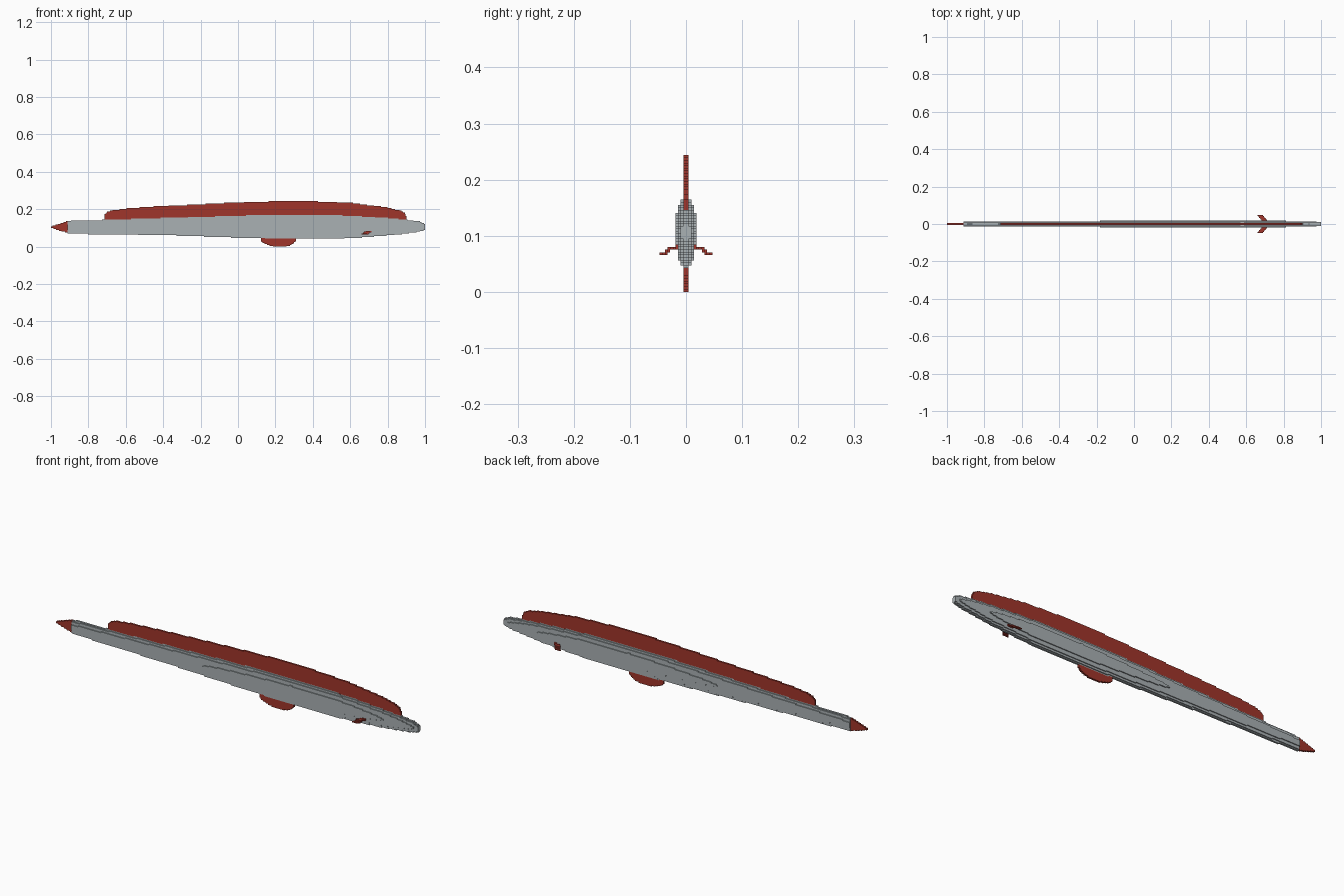
import bpy, bmesh, math

cube = bpy.data.objects.get("Cube")
if cube:
    bpy.data.objects.remove(cube, do_unlink=True)

V = 2 / 426          # size of one block


def material(name, rgb):
    m = bpy.data.materials.new(name)
    m.use_nodes = True
    m.diffuse_color = (*rgb, 1)
    m.node_tree.nodes["Principled BSDF"].inputs["Base Color"].default_value = (*rgb, 1)
    return m


GREY = material("silver grey", (0.40, 0.44, 0.456))
RED = material("fin red", (0.352, 0.036, 0.024))


def curve(points):
    """Piecewise profile through (x, value) points."""
    def f(x):
        if x <= points[0][0]:
            return points[0][1]
        for (x0, a), (x1, b) in zip(points, points[1:]):
            if x <= x1:
                return a + (b - a) * (x - x0) / (x1 - x0)
        return points[-1][1]
    return f


def snap(z):
    return round(z / V)


def add_slab(bm, x_from, x_to, bottom, top, half):
    """Stepped outline between two profiles, extruded to +-half blocks in y."""
    upper, lower = [], []
    for i in range(round((x_from + 1) / V), round((x_to + 1) / V)):
        x = -1 + (i + 0.5) * V
        t, b = snap(top(x)), snap(bottom(x))
        if t <= b:
            continue
        for run, z in ((upper, t), (lower, b)):
            if run and run[-1][1] == z:
                run[-1] = (i + 1, z)          # extend a flat run
            else:
                run += [(i, z), (i + 1, z)]
    outline = upper + lower[::-1]
    sides = [[bm.verts.new((-1 + i * V, y * V, z * V)) for i, z in outline]
             for y in (-half, half)]
    bm.faces.new(sides[0])
    bm.faces.new(sides[1][::-1])
    n = len(outline)
    for j in range(n):
        k = (j + 1) % n
        bm.faces.new((sides[0][k], sides[0][j], sides[1][j], sides[1][k]))


def add_box(bm, lo, hi):
    made = bmesh.ops.create_cube(bm, size=1)["verts"]
    for v in made:
        v.co = [(a + b) / 2 + c * (b - a) for a, b, c in zip(lo, hi, v.co)]


def finish(bm, name, mat):
    bmesh.ops.recalc_face_normals(bm, faces=bm.faces)
    mesh = bpy.data.meshes.new(name)
    bm.to_mesh(mesh)
    bm.free()
    mesh.materials.append(mat)
    ob = bpy.data.objects.new(name, mesh)
    bpy.context.scene.collection.objects.link(ob)
    return ob


def make_fin(name, x_from, x_to, bottom, top):
    bm = bmesh.new()
    add_slab(bm, x_from, x_to, bottom, top, 1)
    finish(bm, name, RED)


# Body profiles: back line, belly line and half width in blocks
back = curve([(-0.91, 0.138), (-0.7, 0.144), (-0.4, 0.153), (0, 0.166), (0.3, 0.171),
              (0.6, 0.166), (0.8, 0.153), (0.9, 0.144), (0.97, 0.134), (1, 0.123)])
belly = curve([(-0.91, 0.070), (-0.4, 0.061), (0, 0.048), (0.3, 0.041), (0.6, 0.045),
               (0.8, 0.059), (0.95, 0.077), (1, 0.089)])
girth = curve([(-0.91, 2.75), (-0.185, 3.5), (0.3, 4.05), (0.6, 3.95), (0.81, 3.5),
               (0.98, 2.5), (1, 2.1)])


def shell(x, k, sign):
    """Edge of the k-th layer of an oval cross-section."""
    ratio = (k - 0.5) / girth(x)
    mid, high = (back(x) + belly(x)) / 2, (back(x) - belly(x)) / 2
    if k == 1:
        return mid + sign * high
    return mid + sign * high * math.sqrt(max(0, 1 - ratio * ratio))


# Body: nested layers, thinnest and tallest first
bm = bmesh.new()
for k in (1, 2, 3, 4):
    add_slab(bm, -0.91, 1, lambda x: shell(x, k, -1), lambda x: shell(x, k, 1), k)
finish(bm, "body", GREY)

# Long back fin, belly fin and pointed tail fin
make_fin("back_fin", -0.715, 0.90, back,
         curve([(-0.715, 0.17), (-0.70, 0.185), (-0.67, 0.195), (-0.6, 0.204), (-0.4, 0.217),
                (0, 0.236), (0.2, 0.243), (0.4, 0.243), (0.6, 0.234), (0.8, 0.209),
                (0.87, 0.193), (0.89, 0.182), (0.90, 0.165)]))
make_fin("belly_fin", 0.12, 0.312,
         curve([(0.12, 0.032), (0.135, 0.018), (0.17, 0.006), (0.20, 0), (0.25, 0),
                (0.28, 0.008), (0.30, 0.02), (0.312, 0.032)]), belly)
make_fin("tail_fin", -1, -0.91,
         curve([(-1, 0.101), (-0.91, 0.072)]), curve([(-1, 0.107), (-0.91, 0.137)]))

# Small side fins: swept back and stepping down
for name, s in (("left_of_centre_side_fin", 1), ("right_of_centre_side_fin", -1)):
    bm = bmesh.new()
    for j, low, high in ((3, 16, 18), (4, 16, 17), (5, 16, 17), (6, 15, 17),
                         (7, 14, 16), (8, 14, 15), (9, 14, 15)):
        x = 0.685 - 0.004 * (j - 3)
        ys = sorted((s * j * V, s * (j + 1) * V))
        add_box(bm, (x, ys[0], low * V), (x + 0.03, ys[1], high * V))
    finish(bm, "back_side_fin" if s > 0 else "front_side_fin", RED)
